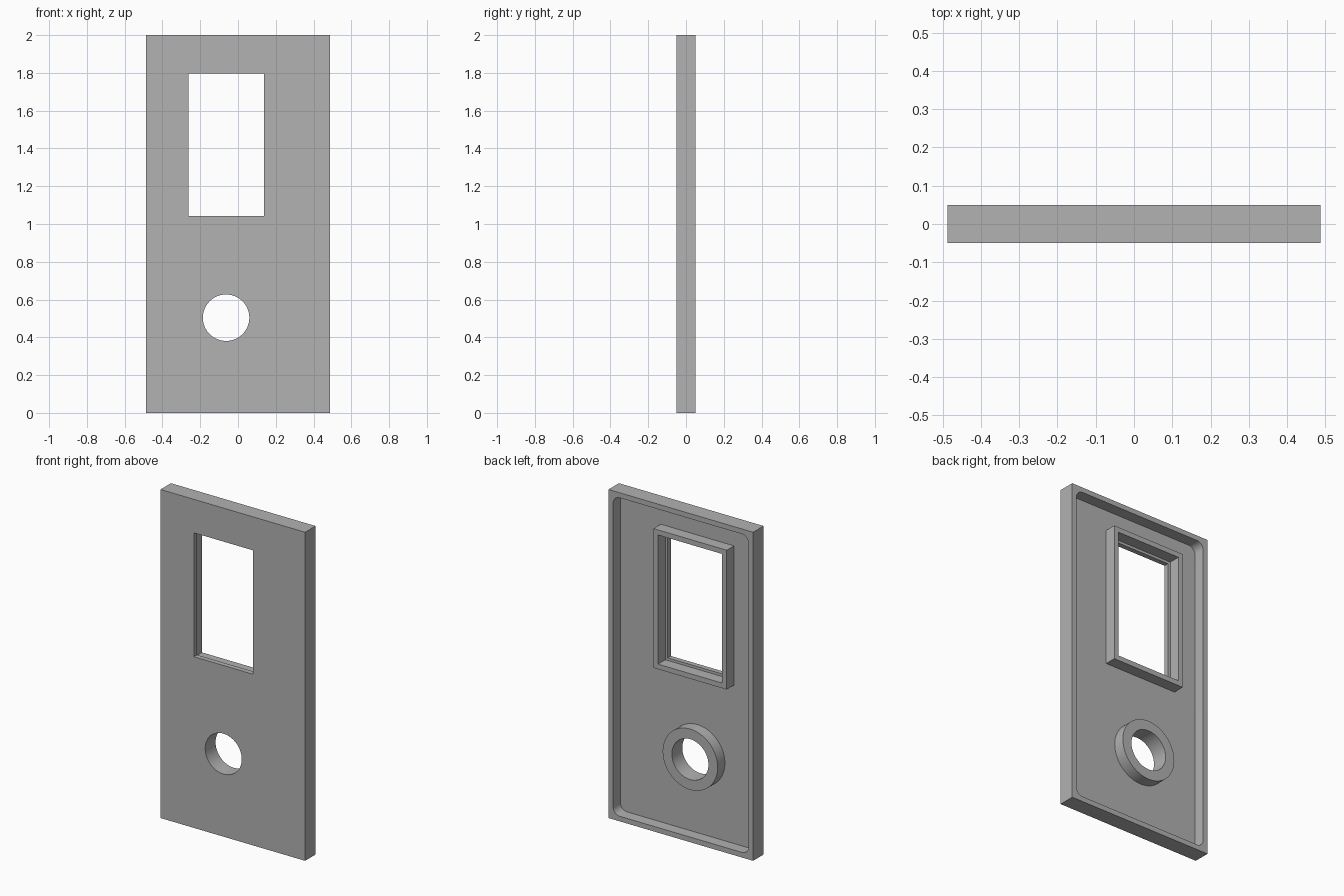
import bpy
import bmesh
from math import sin, cos, pi, radians

if "Cube" in bpy.data.objects:
    bpy.data.objects.remove(bpy.data.objects["Cube"], do_unlink=True)

HALF_W, HALF_T, HEIGHT = 0.487, 0.05, 2.0
FLOOR = -0.02            # depth of the recess floor, behind the front skin
RIM, CORNER = 0.031, 0.045
WINDOW = (-0.262, 0.137, 1.042, 1.796)   # left, right, bottom, top
HOLE_X, HOLE_Z, HOLE_R, COLLAR_R = -0.063, 0.504, 0.123, 0.185

grey = bpy.data.materials.new("plain_grey")
grey.use_nodes = True
grey.diffuse_color = (0.445, 0.445, 0.445, 1)
grey.node_tree.nodes["Principled BSDF"].inputs["Base Color"].default_value = grey.diffuse_color


def rect(x0, x1, z0, z1, grow=0.0):
    x0, x1, z0, z1 = x0 - grow, x1 + grow, z0 - grow, z1 + grow
    return [(x0, z0), (x1, z0), (x1, z1), (x0, z1)]


def rounded(x0, x1, z0, z1, r, steps=8):
    centres = [(x1 - r, z1 - r), (x0 + r, z1 - r), (x0 + r, z0 + r), (x1 - r, z0 + r)]
    return [(cx + r * cos(a), cz + r * sin(a))
            for q, (cx, cz) in enumerate(centres)
            for a in [(q + s / steps) * pi / 2 for s in range(steps + 1)]]


def circle(r, steps=72):
    return [(HOLE_X + r * cos(2 * pi * s / steps), HOLE_Z + r * sin(2 * pi * s / steps))
            for s in range(steps)]


def prism(name, outline, y0, y1):
    """Solid from an x-z outline, running from y0 to y1."""
    bm = bmesh.new()
    face = bm.faces.new([bm.verts.new((x, y0, z)) for x, z in outline])
    swept = bmesh.ops.extrude_face_region(bm, geom=[face])["geom"]
    bmesh.ops.translate(bm, vec=(0, y1 - y0, 0),
                        verts=[v for v in swept if isinstance(v, bmesh.types.BMVert)])
    bmesh.ops.recalc_face_normals(bm, faces=bm.faces)
    mesh = bpy.data.meshes.new(name)
    bm.to_mesh(mesh)
    bm.free()
    mesh.materials.append(grey)
    obj = bpy.data.objects.new(name, mesh)
    bpy.context.collection.objects.link(obj)
    return obj


def combine(target, tool, operation):
    """Apply a boolean and discard the tool."""
    mod = target.modifiers.new(operation.lower(), "BOOLEAN")
    mod.operation, mod.solver, mod.object = operation, "EXACT", tool
    bpy.context.view_layer.objects.active = target
    bpy.ops.object.modifier_apply(modifier=mod.name)
    bpy.data.objects.remove(tool, do_unlink=True)


# Slab with a shallow round-cornered tray in its back
panel = prism("door_panel", rect(-HALF_W, HALF_W, 0, HEIGHT), -HALF_T, HALF_T)
tray = rounded(-HALF_W + RIM, HALF_W - RIM, RIM, HEIGHT - RIM, CORNER)
combine(panel, prism("tray_cutter", tray, FLOOR, 0.1), "DIFFERENCE")

# Raised window frame and round collar, flush with the rim
combine(panel, prism("window_frame", rect(*WINDOW, 0.047), -0.035, HALF_T), "UNION")
combine(panel, prism("collar", circle(COLLAR_R), -0.035, HALF_T), "UNION")

# Window opening, its wider rebate at the back, and the round hole
combine(panel, prism("window_cutter", rect(*WINDOW), -0.1, 0.1), "DIFFERENCE")
combine(panel, prism("rebate_cutter", rect(*WINDOW, 0.016), FLOOR, 0.1), "DIFFERENCE")
combine(panel, prism("hole_cutter", circle(HOLE_R), -0.1, 0.1), "DIFFERENCE")

# Smooth the curved walls, keep the edges crisp
bpy.ops.object.select_all(action="DESELECT")
panel.select_set(True)
bpy.context.view_layer.objects.active = panel
bpy.ops.object.shade_smooth_by_angle(angle=radians(30))
